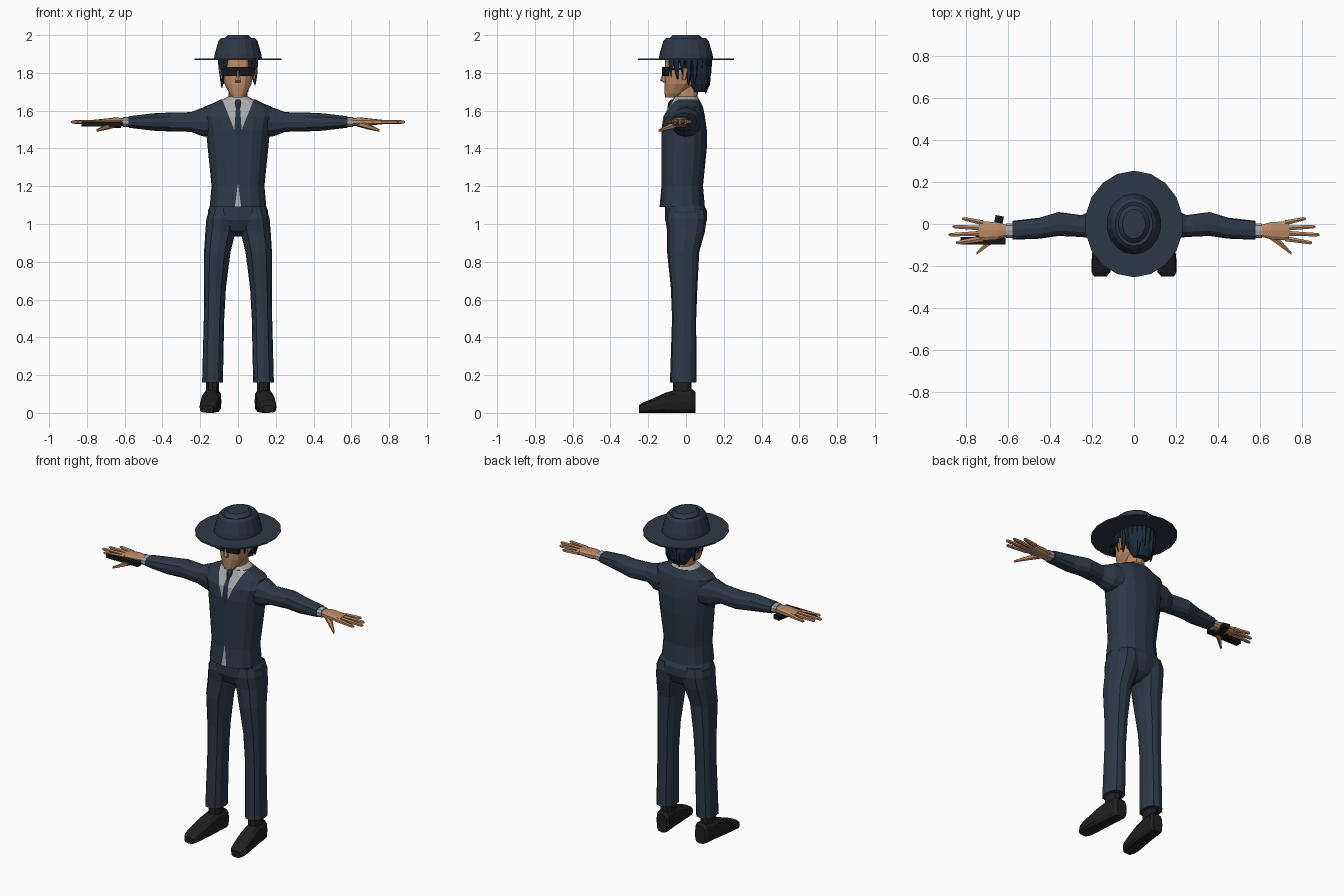
import bpy, bmesh, math
from mathutils import Vector

if "Cube" in bpy.data.objects:
    bpy.data.objects.remove(bpy.data.objects["Cube"])


def material(name, red, green, blue):
    mat = bpy.data.materials.new(name)
    mat.use_nodes = True
    colour = (red, green, blue, 1)
    mat.diffuse_color = colour
    mat.node_tree.nodes["Principled BSDF"].inputs["Base Color"].default_value = colour
    return mat


SUIT = material("navy suit", .027, .039, .06)
SHIRT = material("pale grey shirt", .4, .4, .4)
TIE = material("dark blue tie", .02, .03, .05)
SKIN = material("tan skin", .5, .25, .13)
HAIR = material("blue black hair", .013, .024, .04)
SHOE = material("black leather", .015, .014, .014)
BLACK = material("black metal", .008, .008, .009)


def finish(bm, name, *mats):
    bmesh.ops.recalc_face_normals(bm, faces=bm.faces[:])
    mesh = bpy.data.meshes.new(name)
    bm.to_mesh(mesh)
    bm.free()
    for mat in mats:
        mesh.materials.append(mat)
    obj = bpy.data.objects.new(name, mesh)
    bpy.context.collection.objects.link(obj)
    return obj


def loft_mesh(rings, axis="z", sides=16, power=2.4, mirror=1):
    """Rings are (position on axis, centre a, centre b, radius a, radius b)."""
    bm = bmesh.new()
    loops = []
    for position, centre_a, centre_b, radius_a, radius_b in rings:
        loop = []
        for i in range(sides):
            angle = math.tau * i / sides - math.pi / 2
            cosine, sine = math.cos(angle), math.sin(angle)
            a = centre_a + radius_a * math.copysign(abs(cosine) ** (2 / power), cosine)
            b = centre_b + radius_b * math.copysign(abs(sine) ** (2 / power), sine)
            x, y, z = {"x": (position, a, b), "y": (a, position, b),
                       "z": (a, b, position)}[axis]
            loop.append(bm.verts.new((x * mirror, y, z)))
        loops.append(loop)
    for low, high in zip(loops, loops[1:]):
        for i in range(sides):
            j = (i + 1) % sides
            bm.faces.new((low[i], low[j], high[j], high[i]))
    bm.faces.new(loops[0])
    bm.faces.new(loops[-1])
    return bm


def loft(name, mat, rings, **options):
    return finish(loft_mesh(rings, **options), name, mat)


def centred(*rings):
    """Upright rings on the middle line: (height, depth centre, half width, half depth)."""
    return [(z, 0, y, width, depth) for z, y, width, depth in rings]


def box(name, mat, centre, size, turn=0):
    bm = bmesh.new()
    bmesh.ops.create_cube(bm, size=1)
    bmesh.ops.scale(bm, vec=size, verts=bm.verts)
    obj = finish(bm, name, mat)
    obj.location = centre
    obj.rotation_euler.z = turn
    return obj


# Jacket, with the shirt opening, tie and hem gap cut into its front
jacket = loft_mesh(centred(
    (1.09, -.02, .15, .12), (1.2, -.02, .14, .11), (1.4, -.01, .16, .12),
    (1.5, -.01, .17, .12), (1.57, -.01, .19, .11), (1.62, 0, .18, .09),
    (1.64, 0, .13, .08), (1.66, 0, .09, .07)))


def opening(z):
    return .4 * (z - 1.45)


def tie_half(z):
    return .01 + .07 * (1.63 - z)


def hem_gap(z):
    return .13 * (1.22 - z)


for half_width in (opening, tie_half, hem_gap):
    slope = half_width(1) - half_width(0)
    for side in (1, -1):
        front = [face for face in jacket.faces if face.calc_center_median().y < 0]
        parts = set(front)
        for face in front:
            parts.update(face.edges)
            parts.update(face.verts)
        bmesh.ops.bisect_plane(jacket, geom=list(parts), dist=.0001,
                               plane_co=(side * half_width(0), 0, 0),
                               plane_no=Vector((side, 0, -slope)).normalized())
for face in jacket.faces:
    x, y, z = face.calc_center_median()
    if y > -.03:
        continue
    if abs(x) < opening(z):
        face.material_index = 2 if abs(x) < tie_half(z) else 1
    elif abs(x) < hem_gap(z):
        face.material_index = 1
finish(jacket, "jacket", SUIT, SHIRT, TIE)

# Collar, tie knot and neck
loft("shirt_collar", SHIRT, centred((1.63, 0, .09, .07), (1.66, 0, .08, .07),
                                    (1.675, 0, .055, .06)), sides=14)
loft("tie_knot", TIE, centred((1.6, -.09, .01, .01), (1.64, -.08, .02, .015),
                              (1.66, -.07, .015, .01)), sides=6)
loft("neck", SKIN, centred((1.6, 0, .05, .055), (1.78, .01, .05, .06)), sides=12)

# Head
loft("head", SKIN, centred(
    (1.67, -.08, .03, .03), (1.69, -.06, .046, .053), (1.74, -.03, .072, .085),
    (1.8, -.01, .084, .104), (1.88, 0, .086, .11)), sides=14)
loft("nose", SKIN, centred((1.75, -.11, .015, .01), (1.76, -.117, .015, .02),
                           (1.81, -.11, .01, .01)), sides=6)

# Hair: cap and a ring of hanging locks, longer at the back
loft("hair_cap", HAIR, centred(
    (1.7, .065, .045, .035), (1.74, .065, .07, .055), (1.8, .05, .09, .08),
    (1.88, .02, .1, .11)), sides=14)
LOCKS = 17
for i in range(LOCKS):
    angle = math.radians(-50 + 280 * i / (LOCKS - 1))
    x, y = .09 * math.cos(angle), .01 + .11 * math.sin(angle)
    tip = 1.74 + .025 * (i % 3) - .05 * max(y, 0) / .12
    loft("hair_lock", HAIR, [(tip, x, y * .9, .003, .003),
                             (tip + .05, x, y, .013, .013),
                             (1.88, x, y, .02, .02)], sides=6)

# Hat
loft("hat_brim", SUIT, centred((1.867, 0, .234, .254), (1.875, 0, .234, .254)),
     sides=18, power=2)
CROWN = {1.87: 0, 1.9: .005, 1.97: .025, 1.985: .04, 1.98: .055, 2: .075}
loft("hat_crown", SUIT, centred(*[(z, 0, .13 - inset, .145 - inset)
                                  for z, inset in CROWN.items()]), sides=18, power=2)

# Sunglasses bridge
box("glasses_bridge", BLACK, (0, -.12, 1.82), (.04, .01, .02))

# Trouser seat
loft("trouser_seat", SUIT, centred(
    (.935, 0, .03, .04), (.965, 0, .09, .085), (1.02, 0, .16, .11),
    (1.07, 0, .16, .11), (1.11, -.01, .14, .1)))

# Shared measures of the paired parts
ARM_HEIGHT = 1.54
PALM_Y = -.032
FINGERS = {"little": .82, "ring": .865, "middle": .885, "index": .85}
SHOE_PROFILE = [(.05, .034, .055), (.035, .044, .062), (-.05, .046, .062),
                (-.11, .05, .053), (-.18, .05, .037), (-.23, .045, .027),
                (-.25, .03, .02)]


def arm_rings(*rings):
    """Rings along the arm: (reach, depth centre, half depth, half height)."""
    return [(x, y, ARM_HEIGHT, depth, height) for x, y, depth, height in rings]


for word, side in (("left", 1), ("right", -1)):
    # Lens, temple and ear
    box(word + "_lens", BLACK, (side * .04, -.108, 1.807), (.072, .022, .046), side * .2)
    box(word + "_temple", BLACK, (side * .085, -.045, 1.82), (.01, .1, .01))
    loft(word + "_ear", SKIN, [(1.765, .08, -.01, .01, .01), (1.825, .093, 0, .01, .02)],
         sides=6, mirror=side)

    # Leg, ankle and shoe
    loft(word + "_trouser_leg", SUIT, [
        (.16, .135, -.015, .055, .07), (.5, .127, -.01, .054, .064),
        (.66, .122, -.01, .058, .07), (.85, .11, -.015, .07, .085),
        (.96, .093, 0, .08, .1), (1.03, .085, 0, .082, .11),
        (1.08, .08, 0, .07, .1)], sides=12, mirror=side)
    loft(word + "_ankle", SHOE, [(z, .135, -.02, .035, .05) for z in (.1, .2)],
         sides=10, mirror=side)
    loft(word + "_shoe", SHOE, [(y, .135 - y / 10, half, width, half)
                                for y, width, half in SHOE_PROFILE],
         axis="y", sides=12, power=3.2, mirror=side)

    # Sleeve, cuff and palm
    loft(word + "_sleeve", SUIT, arm_rings(
        (.13, 0, .08, .08), (.19, 0, .07, .075), (.25, -.01, .052, .052),
        (.36, 0, .057, .05), (.45, -.02, .05, .046), (.58, -.03, .045, .03)),
        axis="x", sides=12, mirror=side)
    loft(word + "_cuff", SHIRT, arm_rings(*[(x, PALM_Y, .037, .026) for x in (.56, .61)]),
         axis="x", sides=10, mirror=side)
    loft(word + "_palm", SKIN, arm_rings(
        (.6, PALM_Y, .028, .02), (.65, PALM_Y, .042, .024), (.74, PALM_Y, .048, .014)),
        axis="x", sides=10, mirror=side)

    # Fingers fan out from the palm
    for i, (finger, reach) in enumerate(FINGERS.items()):
        fan = 1.5 - i
        loft(f"{word}_{finger}_finger", SKIN, arm_rings(
            (.72, PALM_Y + .025 * fan, .014, .013),
            (reach - .01, PALM_Y + .038 * fan, .009, .009),
            (reach, PALM_Y + .038 * fan, .004, .004)),
            axis="x", sides=6, mirror=side)
    loft(word + "_thumb", SKIN, [
        (.635, -.05, 1.53, .015, .015), (.69, -.085, 1.515, .02, .015),
        (.75, -.14, 1.495, .007, .007)], axis="x", sides=6, mirror=side)

# Pistol lying flat under the right hand
box("pistol_slide", BLACK, (-.72, -.08, 1.53), (.215, .036, .026))
box("pistol_frame", BLACK, (-.69, -.06, 1.525), (.13, .02, .02))
box("pistol_grip", BLACK, (-.65, -.01, 1.52), (.04, .1, .026), -.2)
box("pistol_trigger", BLACK, (-.705, -.045, 1.52), (.01, .025, .01))
